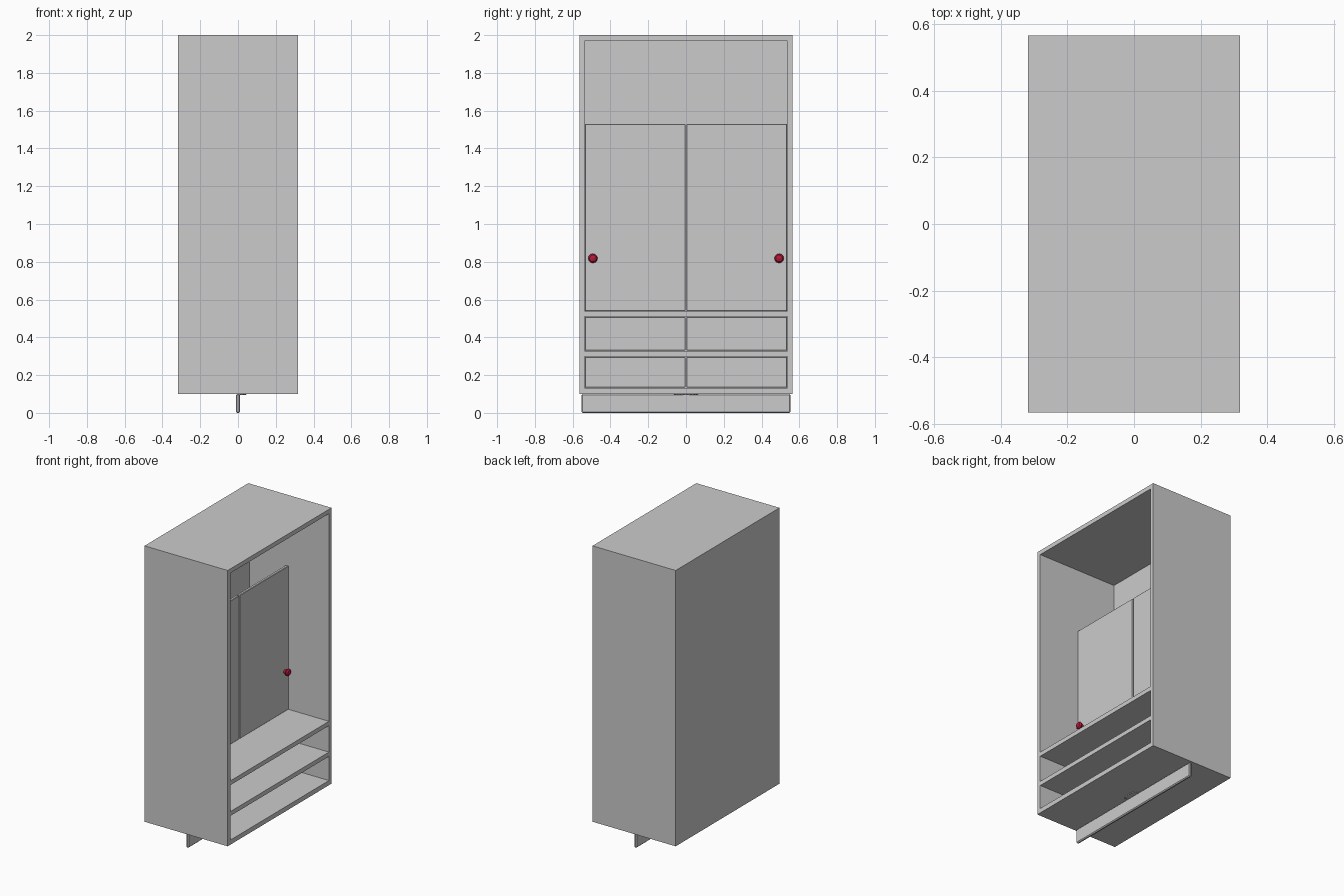
import bpy, bmesh, math
from mathutils import Matrix, Vector

if "Cube" in bpy.data.objects:
    bpy.data.objects.remove(bpy.data.objects["Cube"])


def box(name, lo, hi, bevel=0.0):
    bm = bmesh.new()
    bmesh.ops.create_cube(bm, size=1)
    lo, hi = Vector(lo), Vector(hi)
    for v in bm.verts:
        v.co = Vector((lo[i] + (v.co[i] + 0.5) * (hi[i] - lo[i]) for i in range(3)))
    if bevel:
        bmesh.ops.bevel(bm, geom=bm.edges[:], offset=bevel, segments=1, affect='EDGES')
    return finish(name, bm)


def finish(name, bm):
    bmesh.ops.recalc_face_normals(bm, faces=bm.faces[:])
    me = bpy.data.meshes.new(name)
    bm.to_mesh(me)
    bm.free()
    ob = bpy.data.objects.new(name, me)
    bpy.context.collection.objects.link(ob)
    return ob


def lathe_x(name, profile, sides, loc):
    # profile of (x, radius) spun about the x axis
    bm = bmesh.new()
    vs = [bm.verts.new((x, r, 0)) for x, r in profile]
    es = [bm.edges.new(p) for p in zip(vs, vs[1:])]
    bmesh.ops.spin(bm, geom=vs + es, cent=(0, 0, 0), axis=(1, 0, 0),
                   angle=2 * math.pi, steps=sides)
    bmesh.ops.remove_doubles(bm, verts=bm.verts[:], dist=1e-5)
    bmesh.ops.translate(bm, verts=bm.verts[:], vec=loc)
    return finish(name, bm)


# Carcass: hollow cabinet open on the +x side, with two drawer bays below
HX, HY, WALL = 0.317, 0.565, 0.03
IY = 0.537
bays = [(0.132, 0.298), (0.328, 0.51), (0.54, 1.97)]
body = box("wardrobe_body", (-HX, -HY, 0.10), (HX, HY, 2.0))
cutters = []
for z0, z1 in bays:
    c = box("bay_cutter", (-HX + WALL, -IY, z0), (HX + 0.1, IY, z1))
    c.hide_render = True
    m = body.modifiers.new("bay", 'BOOLEAN')
    m.operation, m.object, m.solver = 'DIFFERENCE', c, 'EXACT'
    cutters.append(c)
bpy.context.view_layer.objects.active = body
for m in list(body.modifiers):
    bpy.ops.object.modifier_apply(modifier=m.name)
for c in cutters:
    bpy.data.objects.remove(c)

# Doors, drawer fronts and knobs, mirrored across the middle
red = bpy.data.materials.new("knob_red")
red.diffuse_color = (0.45, 0.01, 0.04, 1)
red.use_nodes = True
red.node_tree.nodes["Principled BSDF"].inputs["Base Color"].default_value = red.diffuse_color
T, GAP = 0.01, 0.003
fronts = [("door", 0.54, 1.53), ("upper_drawer_front", 0.33, 0.508),
          ("lower_drawer_front", 0.134, 0.296)]
for side, s in (("left", -1), ("right", 1)):
    ya, yb = sorted((s * GAP, s * (IY - 0.001)))
    for name, z0, z1 in fronts:
        box(f"{side}_{name}", (-T, ya, z0), (T, yb, z1), 0.003)
    knob = lathe_x(f"{side}_door_knob",
                   [(0.005, 0), (0.005, 0.013), (0.022, 0.011), (0.028, 0.022),
                    (0.037, 0.025), (0.046, 0.018), (0.05, 0)],
                   12, (0, s * 0.493, 0.818))
    knob.data.materials.append(red)

# Plinth board under the cabinet
box("plinth", (-T, -0.553, 0.0), (T, 0.553, 0.10), 0.006)

# Bowed bar handle tucked against the underside
cu = bpy.data.curves.new("bow_handle", 'CURVE')
cu.dimensions = '3D'
cu.bevel_depth, cu.bevel_resolution, cu.use_fill_caps = 0.005, 1, True
sp = cu.splines.new('POLY')
N = 10
sp.points.add(N)
for i in range(N + 1):
    a = math.pi * i / N
    sp.points[i].co = (0.008 + 0.032 * math.sin(a) ** 0.7 if 0 < i < N else 0.008,
                       -0.06 * math.cos(a), 0.1, 1)
ob = bpy.data.objects.new("bow_handle", cu)
bpy.context.collection.objects.link(ob)
